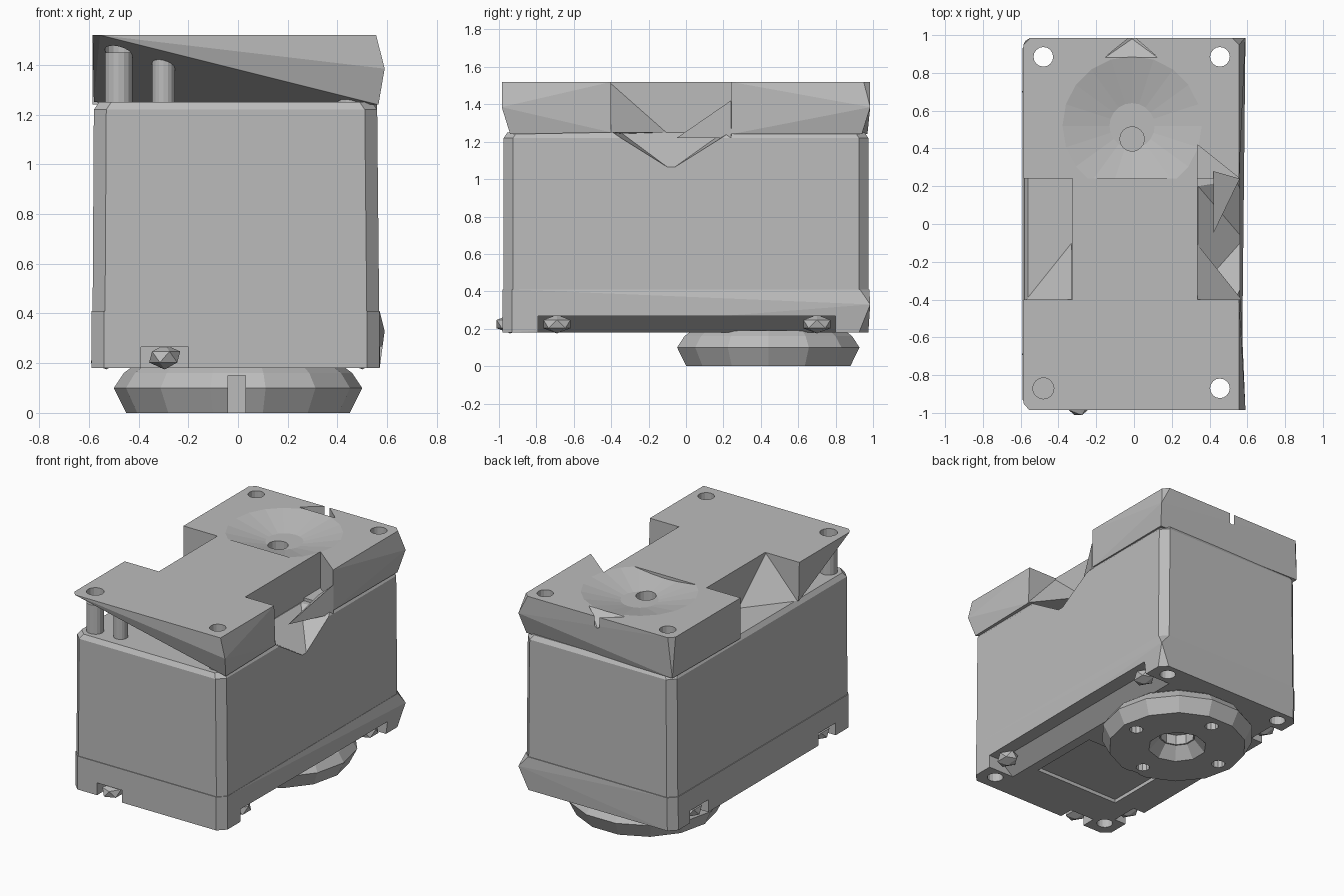
import bpy, bmesh, math
from mathutils import Matrix

old = bpy.data.objects.get("Cube")
if old:
    bpy.data.objects.remove(old)

grey = bpy.data.materials.new("plain grey")
grey.use_nodes = True
tone = (0.5, 0.5, 0.5, 1)
grey.diffuse_color = tone
grey.node_tree.nodes["Principled BSDF"].inputs["Base Color"].default_value = tone


def finish(name, bm):
    bmesh.ops.recalc_face_normals(bm, faces=bm.faces)
    mesh = bpy.data.meshes.new(name)
    bm.to_mesh(mesh)
    bm.free()
    mesh.materials.append(grey)
    obj = bpy.data.objects.new(name, mesh)
    bpy.context.scene.collection.objects.link(obj)
    return obj


def hull(name, points):
    bm = bmesh.new()
    for p in points:
        bm.verts.new(p)
    res = bmesh.ops.convex_hull(bm, input=bm.verts)
    loose = [v for v in bm.verts if not v.link_faces]
    bmesh.ops.delete(bm, geom=loose, context='VERTS')
    bmesh.ops.dissolve_limit(bm, angle_limit=0.01, verts=bm.verts, edges=bm.edges)
    return finish(name, bm)


def box(name, x0, x1, y0, y1, z0, z1):
    return hull(name, [(x, y, z) for x in (x0, x1) for y in (y0, y1) for z in (z0, z1)])


def rod(name, x, y, r0, r1, z0, z1, sides=16):
    bm = bmesh.new()
    bmesh.ops.create_cone(bm, cap_ends=True, segments=sides, radius1=r0, radius2=r1,
                          depth=z1 - z0, matrix=Matrix.Translation((x, y, (z0 + z1) / 2)))
    return finish(name, bm)


def outline(x0, x1, y0, y1, c, z):
    """Rectangle with cut corners at one height."""
    return [p for x, sx in ((x0, 1), (x1, -1)) for y, sy in ((y0, 1), (y1, -1))
            for p in ((x + sx * c, y, z), (x, y + sy * c, z))]


def cut(targets, cutters):
    """Subtract the cutters, bake the result and drop the cutters."""
    for obj in targets:
        for tool in cutters:
            tool.hide_render = True
            mod = obj.modifiers.new("cut", 'BOOLEAN')
            mod.operation, mod.solver, mod.object = 'DIFFERENCE', 'EXACT', tool
        graph = bpy.context.evaluated_depsgraph_get()
        baked = bpy.data.meshes.new_from_object(obj.evaluated_get(graph))
        obj.modifiers.clear()
        obj.data = baked
    for tool in cutters:
        bpy.data.objects.remove(tool)


# Main case, with a chamfered top rim
body = hull("main_case", outline(-.585, .568, -.975, .975, .05, .41)
            + outline(-.58, .56, -.975, .975, .05, 1.22)
            + outline(-.56, .54, -.955, .955, .05, 1.25))
# Lower case, with one corner pushed out
lower = hull("lower_case", outline(-.59, .57, -.98, .975, .05, .18)
             + outline(-.59, .57, -.98, .98, .05, .41) + [(.59, .985, .33)])

# Top cover: sloped front part, neck and back part
front = hull("cover_front", outline(-.585, .556, -.985, -.4, .03, 1.52)[:4:3]
             + [(-.585, -.95, 1.52), (-.55, -.985, 1.52), (.556, -.985, 1.52),
                (-.585, -.4, 1.52), (.556, -.4, 1.52), (.59, -.985, 1.385),
                (.565, -.94, 1.24), (.565, -.4, 1.25), (-.58, -.4, 1.25)])
neck = box("cover_neck", -.325, .335, -.4, .24, 1.22, 1.52)
back = hull("cover_back", [(x, y, z) for x in (-.585, .556) for y, z in ((.24, 1.52), (.24, 1.24))]
            + [(-.585, .95, 1.52), (-.55, .985, 1.52), (.52, .985, 1.52), (.556, .95, 1.52),
               (.59, .985, 1.385), (.56, .94, 1.24), (-.575, .97, 1.24)])

# Sloping fillets at the neck
for side, name in ((-1, "right_ramp"), (1, "left_ramp")):
    hull(name, [(side * .33, -.4, 1.515), (side * .33, -.1, 1.25),
                (side * .57, -.4, 1.25), (side * .33, -.4, 1.24)])
hull("side_spur", [(.56, .24, 1.42), (.56, .24, 1.22), (.42, -.05, 1.22), (.42, .28, 1.3)])

# Side notch in the case and angled corner in the cover
cut([body], [hull("notch_cutter", [(.58, -.4, 1.25), (.58, .24, 1.25), (.58, -.08, 1.05),
                                   (.34, -.35, 1.25), (.34, .2, 1.25), (.7, -.4, 1.25),
                                   (.7, .24, 1.25), (.7, -.08, 1.05),
                                   (.34, -.35, 1.4), (.34, .2, 1.4), (.7, .24, 1.4), (.7, -.4, 1.4)])])
cut([back], [hull("corner_cutter", [(x, y, z) for z in (1.27, 1.6)
                                    for x, y in ((.335, .2), (.335, .42), (.56, .24), (.56, .2))])])

# Shallow round dish, centre hole and rear nick in the cover
cut([back], [rod("dish_cutter", -.01, .52, .12, .41, 1.46, 1.53, 20),
             rod("centre_cutter", -.01, .45, .065, .065, 1.3, 1.6),
             hull("nick_cutter", [(-.17, .87, 1.53), (.14, .87, 1.53), (-.01, 1.0, 1.53),
                                  (-.01, .98, 1.44), (-.01, 1.0, 1.44)])])

# Underside: side channel, connector slots and recessed panel
cut([lower], [hull("channel_cutter", [(x, y, z) for y in (-.79, .8) for x, z in
                                      ((.36, .17), (.48, .268), (.65, .268), (.65, .17))]),
              box("front_slot_cutter", -.39, -.2, -1.1, -.88, .1, .265),
              box("side_slot_cutter", -.7, -.5, .6, .8, .1, .265),
              box("side_slot_cutter_2", -.7, -.5, -.79, -.6, .1, .265),
              box("panel_cutter", -.36, .3, -.62, -.1, .1, .205)])

# Little clips in the slots
clips = (("front_clip", -.295, -.94), ("left_clip_front", .5, -.69), ("left_clip_back", .5, .7),
         ("right_clip_back", -.53, .7), ("right_clip_front", -.53, -.69))
for name, x, y in clips:
    bm = bmesh.new()
    bmesh.ops.create_icosphere(bm, subdivisions=1, radius=1)
    bm.transform(Matrix.Translation((x, y, .225)) @ Matrix.Diagonal((.07, .085, .05, 1)))
    finish(name, bm)

# Screw posts seen in the gap under the cover
posts = [rod("screw_post_left", .455, -.87, .056, .056, 1.2, 1.4),
         rod("screw_post_right", -.48, -.87, .056, .056, 1.2, 1.45),
         rod("inner_post", -.3, -.85, .046, .046, 1.2, 1.45)]

# Screw holes through the corners
for i, (x, y) in enumerate(((-.48, .885), (.455, .885), (.455, -.87))):
    parts = [body, lower, back if y > 0 else front]
    if i == 2:
        parts.append(posts[0])
    cut(parts, [rod("screw_cutter", x, y, .052, .052, 0, 1.7)])
cut([lower], [rod("blind_cutter", -.48, -.87, .052, .052, .1, .35)])
cut([front], [rod("blind_cutter", -.48, -.87, .056, .056, 1.45, 1.7)])

# Output disc: turned profile with bevelled rims
bm = bmesh.new()
profile = [(0, .19), (.42, .19), (.46, .16), (.5, .1), (.45, 0), (0, 0)]
ring = [bm.verts.new((r, 0, z)) for r, z in profile]
edges = [bm.edges.new(pair) for pair in zip(ring, ring[1:])]
bmesh.ops.spin(bm, geom=ring + edges, cent=(0, 0, 0), axis=(0, 0, 1),
               angle=math.tau, steps=14, use_duplicate=False)
bmesh.ops.remove_doubles(bm, verts=bm.verts, dist=.001)
bm.transform(Matrix.Translation((0, .44, 0)))
disc = finish("output_disc", bm)

tools = [rod("hub_cutter", 0, .44, .2, .12, -.01, .08, 10),
         rod("hub_bore_cutter", 0, .44, .11, .11, .03, .15, 10)]
for k in range(4):
    a = k * math.pi / 2
    tools.append(rod("bolt_cutter", .35 * math.cos(a), .44 + .35 * math.sin(a), .045, .045, -.1, .12, 10))
tools.append(box("rim_slot_cutter", -.04, .03, -.1, .01, -.1, .15))
cut([disc], tools)
